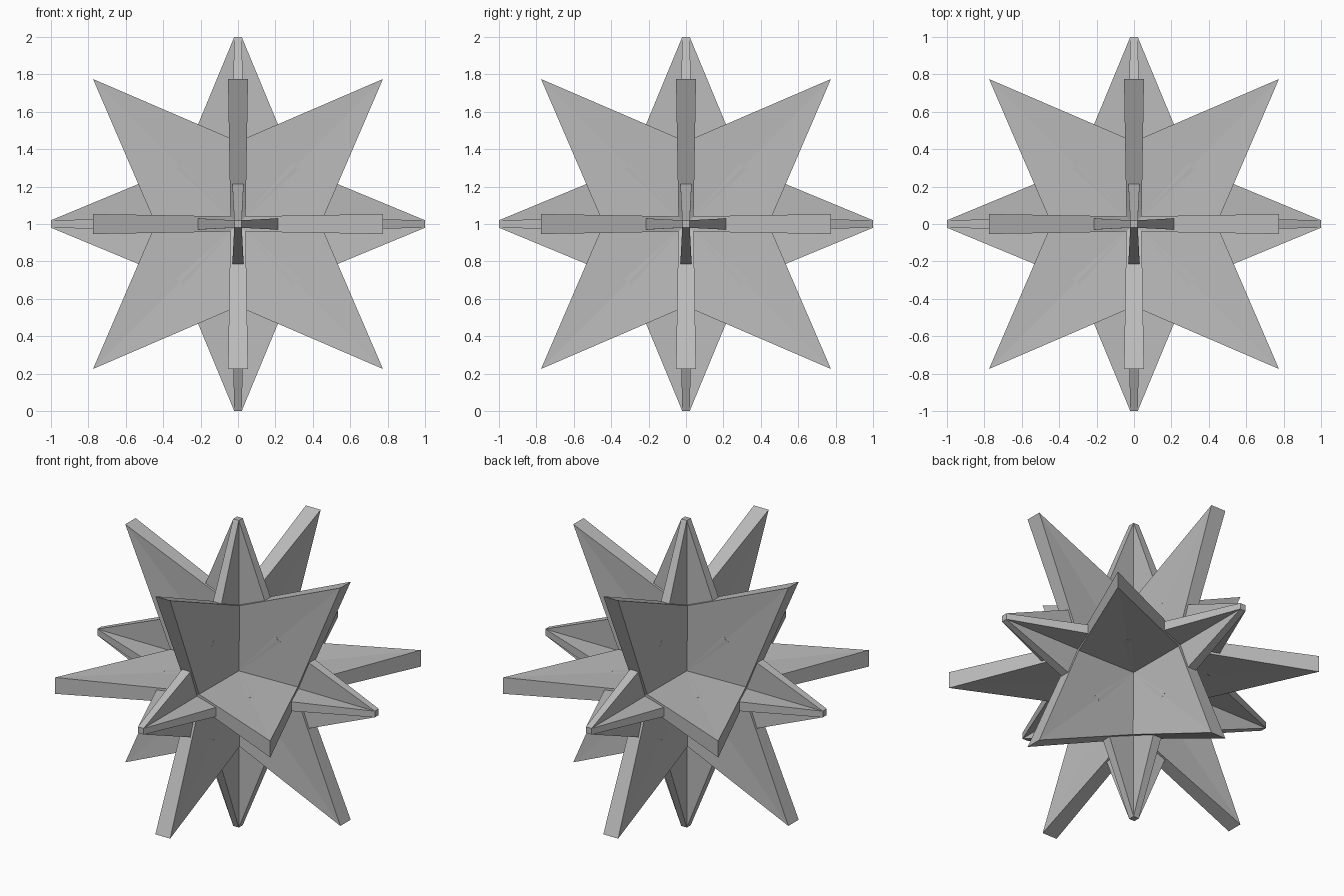
import bpy
import bmesh
from math import radians
from mathutils import Matrix, Vector

cube = bpy.data.objects.get("Cube")
if cube:
    bpy.data.objects.remove(cube, do_unlink=True)

grey = bpy.data.materials.new("plain_grey")
grey.use_nodes = True
colour = (0.5, 0.5, 0.5, 1)
grey.diffuse_color = colour
grey.node_tree.nodes["Principled BSDF"].inputs["Base Color"].default_value = colour

CENTRE = Vector((0, 0, 1))
HUB = 0.02  # half thickness of every plate at its middle


def star_plate(name, arm, turn, plane):
    """Four-armed star; arm lists (x, y, half thickness) of one quarter outline."""
    bm = bmesh.new()
    rim = []
    for quarter in range(4):
        spin = Matrix.Rotation(radians(90 * quarter + turn), 3, "Z")
        for x, y, half in arm:
            rim.append([bm.verts.new(spin @ Vector((x, y, side * half)))
                        for side in (1, -1)])
    top, bottom = (bm.verts.new((0, 0, side * HUB)) for side in (1, -1))
    for (a, b), (c, d) in zip(rim, rim[1:] + rim[:1]):
        bm.faces.new((top, a, c))
        bm.faces.new((bottom, d, b))
        bm.faces.new((a, b, d, c))
    bmesh.ops.recalc_face_normals(bm, faces=bm.faces)
    mesh = bpy.data.meshes.new(name)
    bm.to_mesh(mesh)
    bm.free()
    mesh.materials.append(grey)
    mesh.transform(Matrix.Translation(CENTRE) @ plane)
    obj = bpy.data.objects.new(name, mesh)
    bpy.context.collection.objects.link(obj)


# Quarter outlines: tip, then the notch halfway to the next arm
long_arm = [(1.096, 0, 0.0535), (0.312, 0.312, 0.04)]
short_arm = [(1, -0.02, 0.02), (1, 0.02, 0.02), (0.307, 0.307, 0.035)]

planes = {
    "level": Matrix.Identity(4),
    "front": Matrix.Rotation(radians(90), 4, "X"),
    "side": Matrix.Rotation(radians(90), 4, "Y"),
}

# Diagonal and straight stars in each of the three crossing planes
for label, plane in planes.items():
    star_plate(label + "_diagonal_star", long_arm, 45, plane)
    star_plate(label + "_straight_star", short_arm, 0, plane)
